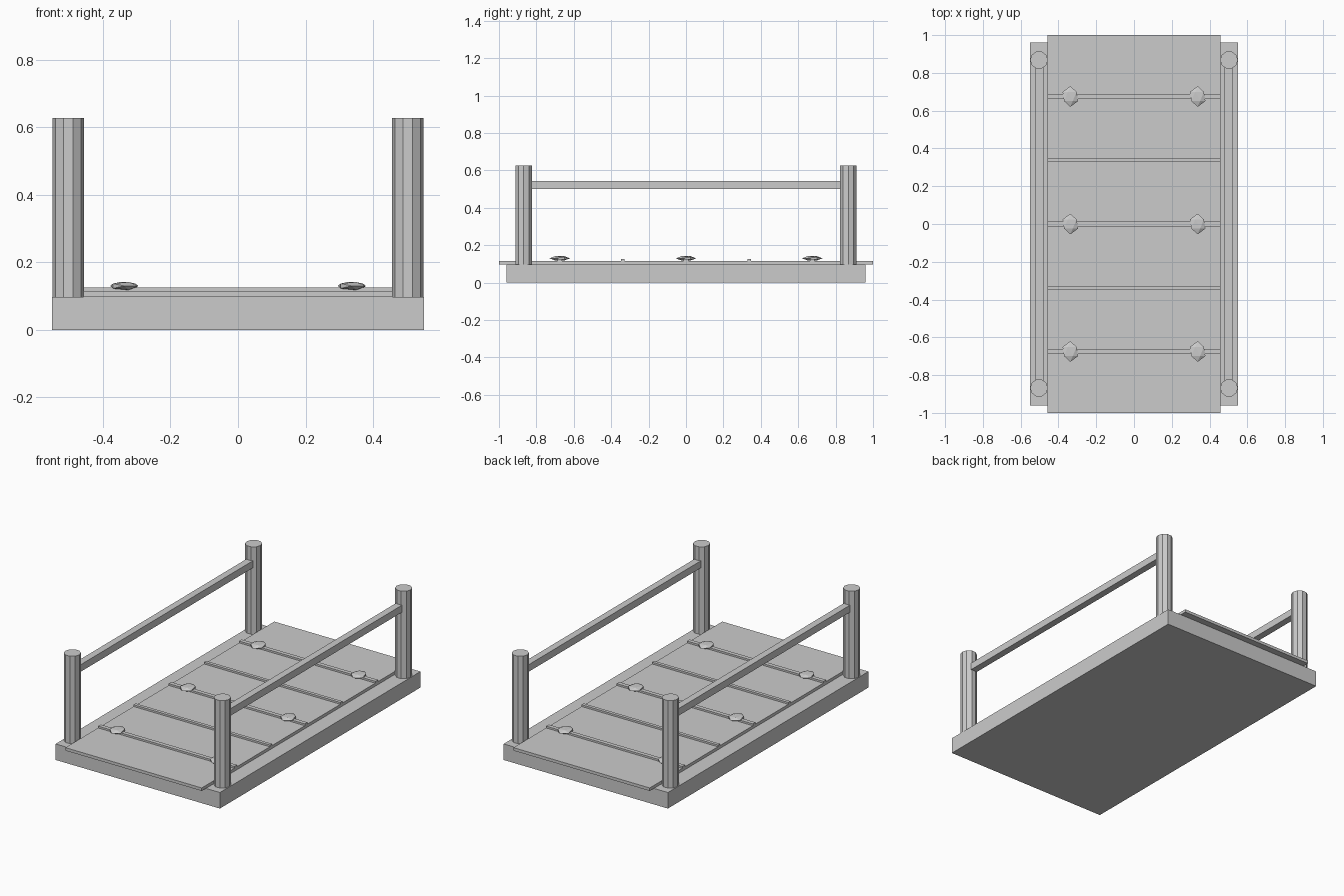
import bpy, math

cube = bpy.data.objects.get("Cube")
if cube:
    bpy.data.objects.remove(cube, do_unlink=True)

grey = bpy.data.materials.new("light_grey")
grey.use_nodes = True
COLOUR = (0.6, 0.6, 0.6, 1)
grey.diffuse_color = COLOUR
grey.node_tree.nodes["Principled BSDF"].inputs["Base Color"].default_value = COLOUR

BASE_TOP = 0.097
DECK_TOP = 0.115


def finish(name):
    """Name the active object, bake its transform and colour it."""
    obj = bpy.context.object
    obj.name = name
    bpy.ops.object.transform_apply(location=False, rotation=True, scale=True)
    obj.data.materials.append(grey)
    return obj


def box(name, x, y, z0, z1, width, depth):
    bpy.ops.mesh.primitive_cube_add(size=1, location=(x, y, (z0 + z1) / 2))
    bpy.context.object.scale = (width, depth, z1 - z0)
    return finish(name)


# Base slab and the longer, narrower deck lying on it
box("base", 0, 0, 0, BASE_TOP, 1.102, 1.92)
box("deck", 0, 0, BASE_TOP, DECK_TOP, 0.914, 2)

# Battens across the deck; every other one is wider and carries two knobs
for i in range(-2, 3):
    y = i * 0.3375
    wide = i % 2 == 0
    box(f"batten_{i + 3}", 0, y, DECK_TOP, 0.126, 0.914, 0.025 if wide else 0.02)
    if wide:
        for side, label in ((1, "left"), (-1, "right")):
            bpy.ops.mesh.primitive_ico_sphere_add(
                subdivisions=1, radius=1, location=(side * 0.337, y, 0.13))
            knob = finish(f"{label}_knob_{i + 3}")
            # Turn the faceted ball on its side, then flatten it
            knob.rotation_euler.x = math.pi / 2
            bpy.ops.object.transform_apply(location=False, rotation=True, scale=False)
            knob.scale = (0.046, 0.0545, 0.0135)
            bpy.ops.object.transform_apply(location=False, rotation=False, scale=True)

# Corner posts and side rails
for side, label in ((1, "left"), (-1, "right")):
    for end, end_label in ((-1, "front"), (1, "back")):
        bpy.ops.mesh.primitive_cylinder_add(
            vertices=10, radius=0.047, depth=0.627 - BASE_TOP,
            location=(side * 0.503, end * 0.868, (0.627 + BASE_TOP) / 2),
            rotation=(0, 0, math.pi / 2))
        finish(f"{end_label}_{label}_post")
    box(f"{label}_rail", side * 0.501, 0, 0.5, 0.543, 0.042, 1.656)
